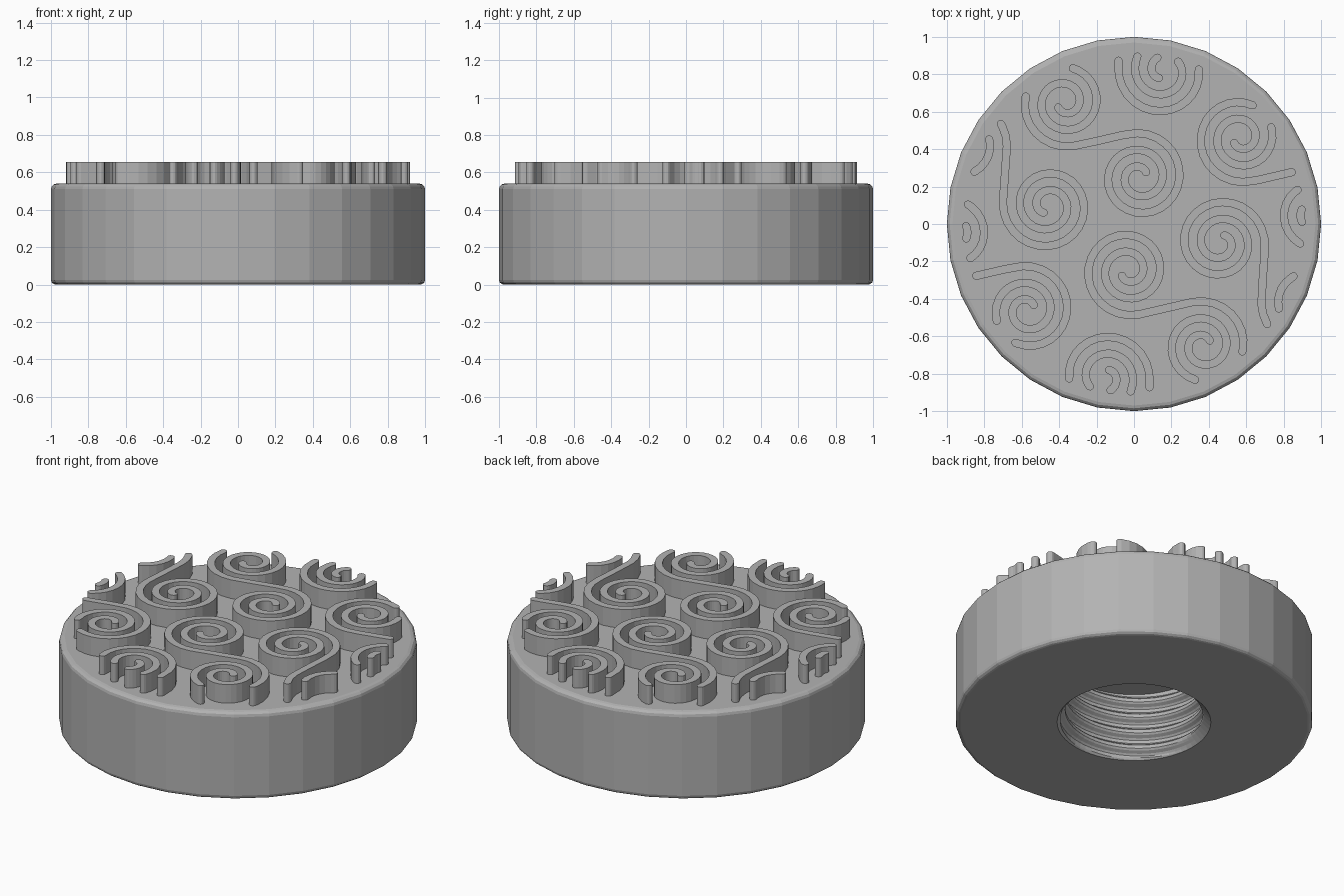
import bpy, bmesh, math
from mathutils import Vector

if "Cube" in bpy.data.objects:
    bpy.data.objects.remove(bpy.data.objects["Cube"])

TAU = 2 * math.pi
grey = bpy.data.materials.new("light_grey")
grey.diffuse_color = (0.45, 0.45, 0.45, 1)
grey.use_nodes = True
grey.node_tree.nodes["Principled BSDF"].inputs["Base Color"].default_value = grey.diffuse_color


def add_object(name, bm):
    bmesh.ops.recalc_face_normals(bm, faces=bm.faces)
    mesh = bpy.data.meshes.new(name)
    bm.to_mesh(mesh)
    bm.free()
    mesh.materials.append(grey)
    ob = bpy.data.objects.new(name, mesh)
    bpy.context.collection.objects.link(ob)
    return ob


# ---- Body: 32-sided disc with a threaded blind hole underneath ----
COLS, TOP, DEPTH, PITCH = 64, 0.54, 0.42, 0.1
OUTER = [(0.0, TOP), (0.97, TOP), (0.985, 0.536), (0.996, 0.525), (1.0, 0.51),
         (1.0, 0.025), (0.996, 0.012), (0.985, 0.003), (0.975, 0.0)]


def thread_radius(z, turn):
    phase = ((z - PITCH * turn) / PITCH) % 1.0
    tooth = min(max(2.6 * (1 - abs(2 * phase - 1)) - 0.8, 0), 1)
    return max(0.385 + 0.035 * tooth, 0.43 - z)


bm = bmesh.new()
ROWS = 10                       # thread rows per turn
rings = []
for c in range(COLS):
    a = TAU * c / COLS
    flat = math.cos(TAU / COLS) if c % 2 else 1.0
    column = [(r * flat, z) for r, z in OUTER]
    for k in range(-ROWS, int(DEPTH / PITCH * ROWS) + 2):
        z = min(max(PITCH * (k / ROWS + c / COLS), 0), DEPTH)
        if k == -ROWS:
            z = 0
        column.append((thread_radius(z, c / COLS), z))
    column.append((0.0, DEPTH))
    rings.append([bm.verts.new((r * math.cos(a), r * math.sin(a), z)) for r, z in column])
for c in range(COLS):
    p = rings[c]
    q = rings[(c + 1) % COLS]
    # rows step up by one turn where the helix closes on itself
    wrap = c == COLS - 1
    n, first = len(p), len(OUTER)
    for i in range(n - 1):
        def other(j):
            if wrap and first <= j < n - 1:
                return q[min(j + ROWS, n - 2)]
            return q[j]
        if wrap and i == first - 1:
            # bottom ring corner at z = 0 is shared by all lowest rows
            bm.faces.new((p[i], p[i + 1], q[first], q[i]))
            continue
        quad = list(dict.fromkeys((p[i], p[i + 1], other(i + 1), other(i))))
        if len(quad) > 2:
            bm.faces.new(quad)
bmesh.ops.remove_doubles(bm, verts=bm.verts, dist=0.0003)
add_object("body", bm)

# ---- Relief: S-shaped ribbons, each a pair of spirals, trimmed to a circle ----
HALF_W, LOW, HIGH, CLIP = 0.0215, 0.53, 0.655, 0.90
SPACING, START_R, START_A = 0.09, 0.24, math.radians(103)


def s_curve():
    """Centre line of a clockwise double spiral about its middle point."""
    half = []
    steps = 58
    for i in range(steps + 1):
        t = 2.18 * i / steps
        r, a = START_R - SPACING * t, START_A - TAU * t
        half.append(Vector((0.2 + r * math.cos(a), -0.2 + r * math.sin(a))))
    return [-p for p in reversed(half)] + [Vector((0, 0))] + half


def mirrored(p):
    a = math.radians(99)
    return Vector((p.x * math.cos(a) + p.y * math.sin(a),
                   p.x * math.sin(a) - p.y * math.cos(a)))


def densify(pts, n=4):
    return [p.lerp(q, i / n) for p, q in zip(pts, pts[1:]) for i in range(n)] + [pts[-1]]


def trimmed(pts):
    """Split a path into the runs lying inside the trim circle."""
    run = []
    for p in densify(pts) + [Vector((9, 9))]:
        if p.length < CLIP:
            run.append(p)
        else:
            if len(run) > 4:
                yield run[:-1:4] + [run[-1]] if len(run) > 8 else run
            run = []


def add_ribbon(bm, pts):
    # stations: point, direction, half width, with rounded ends
    tang = [(pts[min(i + 1, len(pts) - 1)] - pts[max(i - 1, 0)]).normalized()
            for i in range(len(pts))]
    stations = [(p, t, HALF_W) for p, t in zip(pts, tang)]
    caps = [(HALF_W * math.sin(math.radians(d)), HALF_W * math.cos(math.radians(d)))
            for d in (30, 60, 85)]
    stations = ([(pts[0] - tang[0] * s, tang[0], w) for s, w in reversed(caps)] + stations
                + [(pts[-1] + tang[-1] * s, tang[-1], w) for s, w in caps])
    loops = []
    for p, t, w in stations:
        side = Vector((-t.y, t.x)) * w
        a, b = p + side, p - side
        loops.append([bm.verts.new((v.x, v.y, z)) for v, z in
                      ((a, LOW), (a, HIGH), (b, HIGH), (b, LOW))])
    for m, n in zip(loops, loops[1:]):
        for i in range(4):
            j = (i + 1) % 4
            bm.faces.new((m[i], m[j], n[j], n[i]))
    bm.faces.new(loops[0])
    bm.faces.new(loops[-1])


clockwise = s_curve()
counter = [mirrored(p) for p in clockwise]
layout = [(clockwise, (-0.17, 0.45)), (clockwise, (0.77, 0.26)),
          (counter, (-0.69, 0.265)), (counter, (-0.075, 0.985))]
bm = bmesh.new()
for path, mid in layout:
    for sign in (1, -1):        # the pattern repeats under a half turn
        for run in trimmed([p + sign * Vector(mid) for p in path]):
            add_ribbon(bm, run)
add_object("spiral_relief", bm)
